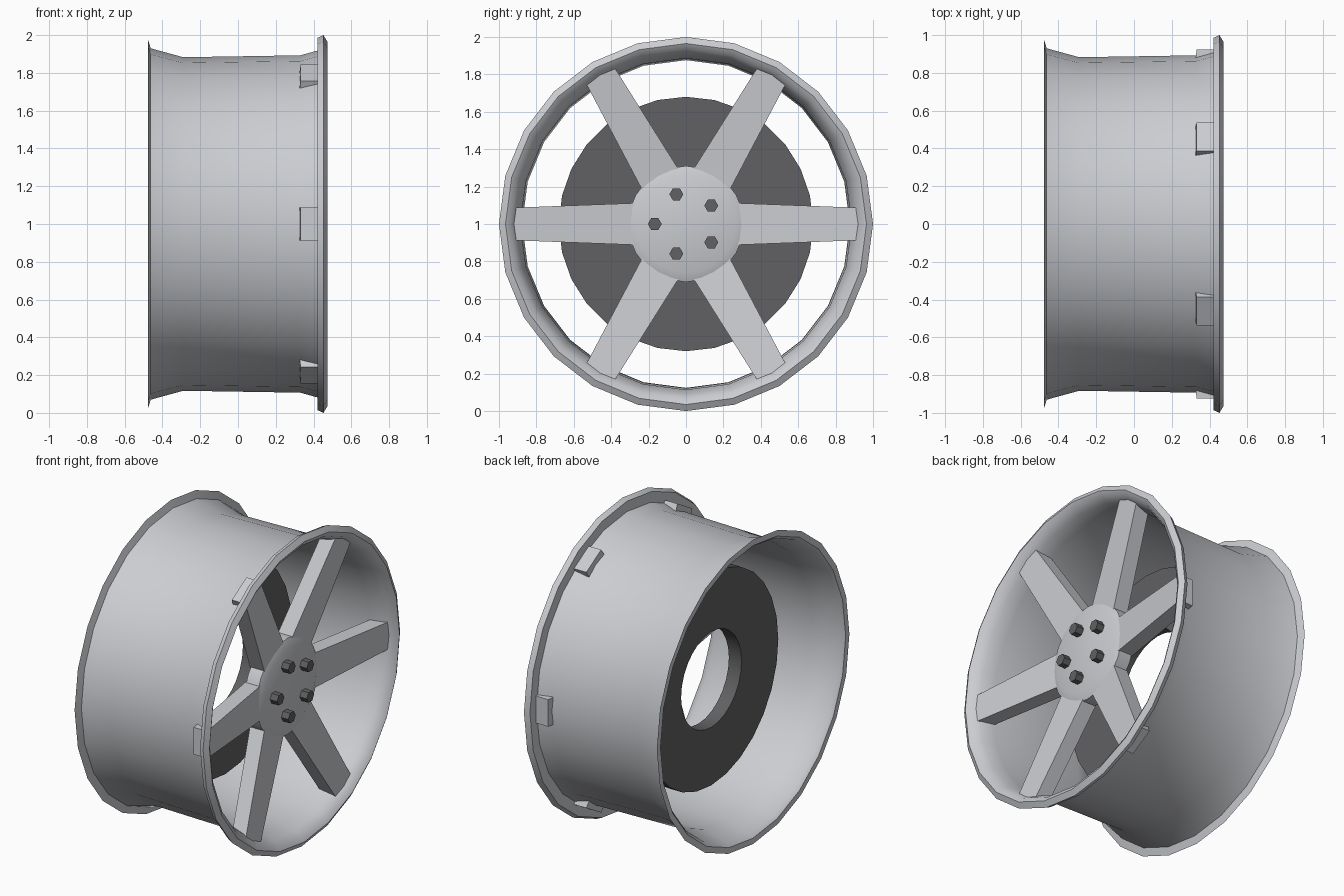
import bpy, bmesh, math

if "Cube" in bpy.data.objects:
    bpy.data.objects.remove(bpy.data.objects["Cube"])

CZ = 1.0  # axle height; the axle runs along x


def material(name, rgb):
    m = bpy.data.materials.new(name)
    m.diffuse_color = (*rgb, 1)
    m.use_nodes = True
    m.node_tree.nodes["Principled BSDF"].inputs["Base Color"].default_value = m.diffuse_color
    return m


alloy = material("alloy", (0.6, 0.61, 0.64))
dark = material("dark_metal", (0.12, 0.12, 0.125))


def finish(name, bm, smooth=None, mat=alloy):
    bmesh.ops.recalc_face_normals(bm, faces=bm.faces)
    me = bpy.data.meshes.new(name)
    bm.to_mesh(me)
    bm.free()
    ob = bpy.data.objects.new(name, me)
    ob.location.z = CZ
    bpy.context.collection.objects.link(ob)
    me.materials.append(mat)
    if smooth:
        bpy.ops.object.select_all(action='DESELECT')
        ob.select_set(True)
        bpy.context.view_layer.objects.active = ob
        bpy.ops.object.shade_smooth_by_angle(angle=math.radians(smooth))
    return ob


def bridge(bm, a, b):
    """Join two rings of equal length with quads."""
    n = len(a)
    for i in range(n):
        j = (i + 1) % n
        bm.faces.new((a[i], a[j], b[j], b[i]))


def lathe(name, profile, sides, closed=True, smooth=30, mat=alloy):
    """Revolve (x, radius) points around the axle; open profiles get end caps."""
    bm = bmesh.new()
    step = 2 * math.pi / sides
    rings = [[bm.verts.new((x, r * math.sin(step * i), r * math.cos(step * i)))
              for i in range(sides)] for x, r in profile]
    for a, b in zip(rings, rings[1:]):
        bridge(bm, a, b)
    if closed:
        bridge(bm, rings[-1], rings[0])
    else:
        bm.faces.new(rings[0])
        bm.faces.new(rings[-1])
    return finish(name, bm, smooth, mat)


def prism(name, a, b, mat=alloy):
    """Solid between two end loops of points."""
    bm = bmesh.new()
    p = [bm.verts.new(v) for v in a]
    q = [bm.verts.new(v) for v in b]
    bm.faces.new(p)
    bm.faces.new(q)
    bridge(bm, p, q)
    return finish(name, bm, None, mat)


# Rim barrel: thin shell with a rear lip and a front flange
lathe("rim_barrel", [
    (-0.477, 0.978), (-0.462, 0.93), (-0.29, 0.883), (0.33, 0.893), (0.42, 0.918),
    (0.42, 0.985), (0.452, 1.0), (0.473, 0.965),
    (0.455, 0.935), (0.41, 0.908), (0.33, 0.886), (-0.29, 0.876), (-0.455, 0.92),
    (-0.477, 0.94)], 24, smooth=35)

# Brake disc with a round centre hole
lathe("brake_disc", [(-0.18, 0.307), (-0.18, 0.68), (-0.09, 0.68), (-0.09, 0.307)],
      28, mat=dark)

# Hub plate
lathe("hub", [(0.26, 0.31), (0.35, 0.31), (0.37, 0.26)], 24, closed=False)

# Six tapered spokes, leaning outward towards the front flange
for k in range(6):
    c, s = math.cos(math.pi / 3 * k), math.sin(math.pi / 3 * k)
    inner, outer = [[(x, r * c - t * s, r * s + t * c)
                     for x, t in ((x0, -w), (x1, -w), (x1, w), (x0, w))]
                    for r, w, x0, x1 in ((0.265, 0.112, 0.25, 0.352),
                                         (0.925, 0.087, 0.332, 0.43))]
    prism(f"spoke_{k + 1}", inner, outer)

# Five hexagonal wheel bolts
for k in range(5):
    a = math.radians(180 + 72 * k)
    back, front = [[(x, 0.167 * math.cos(a) + 0.037 * math.cos(math.pi * i / 3),
                     0.167 * math.sin(a) + 0.037 * math.sin(math.pi * i / 3))
                    for i in range(6)] for x in (0.35, 0.42)]
    prism(f"wheel_bolt_{k + 1}", back, front, dark)
